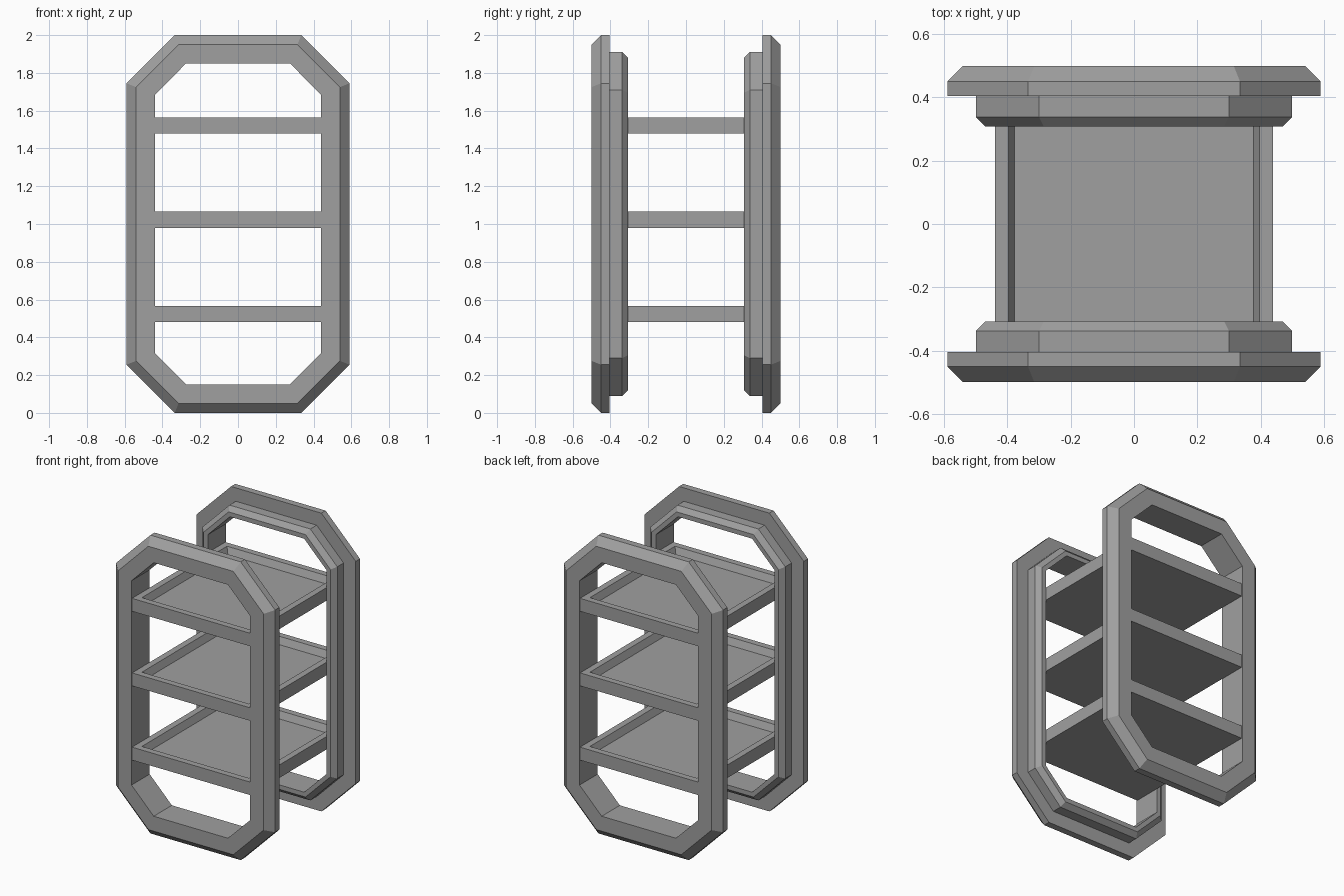
import bpy
import bmesh

cube = bpy.data.objects.get("Cube")
if cube:
    bpy.data.objects.remove(cube, do_unlink=True)

grey = bpy.data.materials.new("matte grey")
grey.use_nodes = True
COLOUR = (0.35, 0.35, 0.35, 1)
grey.diffuse_color = COLOUR
grey.node_tree.nodes["Principled BSDF"].inputs["Base Color"].default_value = COLOUR


def octagon(half_w, half_h, cut, y):
    """Upright rectangle with cut corners, centred at mid height."""
    a, b = half_w - cut, half_h - cut
    quarter = [(half_w, b), (a, half_h)]
    pts = quarter + [(-x, z) for x, z in reversed(quarter)]
    pts += [(-x, -z) for x, z in pts]
    return [(x, y, z + 1) for x, z in pts]


def rectangle(half_x, half_y, z):
    return [(sx * half_x, sy * half_y, z)
            for sx, sy in ((1, 1), (-1, 1), (-1, -1), (1, -1))]


def loft(name, rings, closed):
    """Bridge successive rings; close the loop or cap both ends."""
    bm = bmesh.new()
    loops = [[bm.verts.new(p) for p in ring] for ring in rings]
    n = len(loops[0])
    pairs = list(zip(loops, loops[1:]))
    if closed:
        pairs.append((loops[-1], loops[0]))
    else:
        bm.faces.new(loops[0])
        bm.faces.new(loops[-1])
    for a, b in pairs:
        for i in range(n):
            j = (i + 1) % n
            bm.faces.new((a[i], a[j], b[j], b[i]))
    bmesh.ops.recalc_face_normals(bm, faces=bm.faces)
    mesh = bpy.data.meshes.new(name)
    bm.to_mesh(mesh)
    bm.free()
    mesh.materials.append(grey)
    obj = bpy.data.objects.new(name, mesh)
    bpy.context.collection.objects.link(obj)
    return obj


# Stepped end frames: half width, half height, corner cut, distance from centre
PROFILE = [
    (0.44, 0.85, 0.165, 0.50),
    (0.54, 0.95, 0.225, 0.50),
    (0.59, 1.00, 0.255, 0.45),
    (0.59, 1.00, 0.255, 0.405),
    (0.50, 0.91, 0.20, 0.405),
    (0.50, 0.91, 0.20, 0.338),
    (0.47, 0.88, 0.185, 0.308),
    (0.44, 0.85, 0.165, 0.308),
]
for name, side in (("front_frame", -1), ("back_frame", 1)):
    loft(name, [octagon(w, h, c, side * y) for w, h, c, y in PROFILE], True)

# Shallow trays spanning the two frames
for name, top in (("lower_tray", 0.567), ("middle_tray", 1.065), ("upper_tray", 1.565)):
    loft(name, [
        rectangle(0.44, 0.494, top - 0.087),
        rectangle(0.44, 0.494, top),
        rectangle(0.397, 0.451, top),
        rectangle(0.377, 0.431, top - 0.045),
    ], False)
